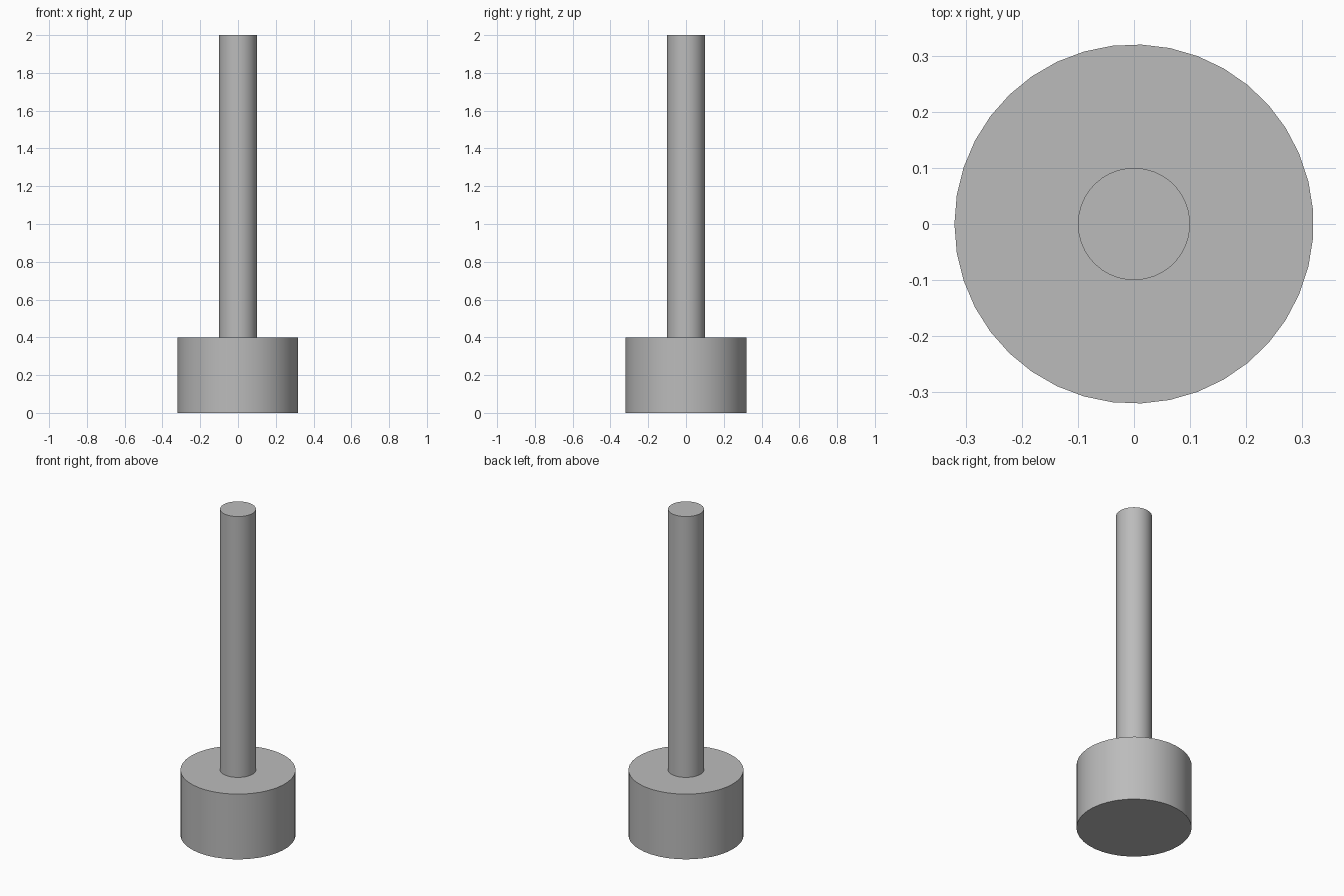
import bpy
import bmesh
from math import cos, sin, pi, radians

cube = bpy.data.objects.get("Cube")
if cube:
    bpy.data.objects.remove(cube, do_unlink=True)

SIDES = 39

# Plain grey for the whole model
grey = bpy.data.materials.new("plain_grey")
grey.use_nodes = True
colour = (0.5, 0.5, 0.5, 1)
grey.diffuse_color = colour
grey.node_tree.nodes["Principled BSDF"].inputs["Base Color"].default_value = colour


def round_bar(name, radius, bottom, top):
    """Upright closed cylinder with its first corner on the -x side."""
    bm = bmesh.new()
    angles = [pi + 2 * pi * i / SIDES for i in range(SIDES)]
    ring = [bm.verts.new((radius * cos(a), radius * sin(a), bottom)) for a in angles]
    cap = bm.faces.new(ring)
    raised = bmesh.ops.extrude_face_region(bm, geom=[cap], use_keep_orig=True)["geom"]
    verts = [v for v in raised if isinstance(v, bmesh.types.BMVert)]
    bmesh.ops.translate(bm, verts=verts, vec=(0, 0, top - bottom))
    bmesh.ops.recalc_face_normals(bm, faces=bm.faces)
    mesh = bpy.data.meshes.new(name)
    bm.to_mesh(mesh)
    bm.free()
    mesh.materials.append(grey)
    obj = bpy.data.objects.new(name, mesh)
    bpy.context.collection.objects.link(obj)
    bpy.ops.object.select_all(action="DESELECT")
    obj.select_set(True)
    bpy.context.view_layer.objects.active = obj
    bpy.ops.object.shade_smooth_by_angle(angle=radians(30))
    return obj


# Wide base and slim shaft
round_bar("base", 0.32, 0, 0.4)
round_bar("shaft", 0.1, 0.4, 2)
